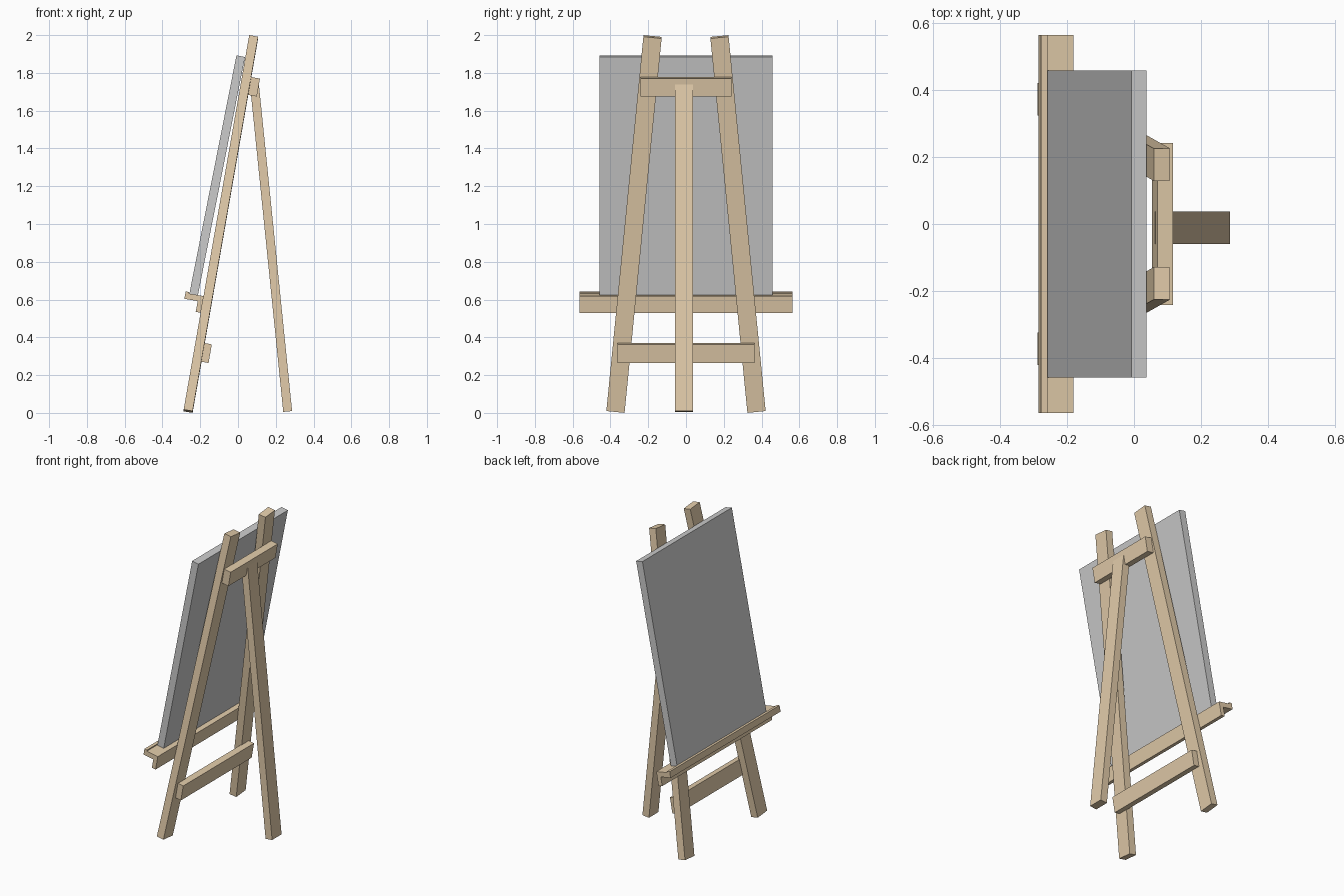
import bpy, bmesh
from mathutils import Vector

if "Cube" in bpy.data.objects:
    bpy.data.objects.remove(bpy.data.objects["Cube"])

wood = bpy.data.materials.new("wood")
wood.diffuse_color = (0.76, 0.60, 0.40, 1)
wood.use_nodes = True
wood.node_tree.nodes["Principled BSDF"].inputs["Base Color"].default_value = wood.diffuse_color


def finish(name, bm, mat):
    bmesh.ops.recalc_face_normals(bm, faces=bm.faces)
    me = bpy.data.meshes.new(name)
    bm.to_mesh(me)
    bm.free()
    if mat:
        me.materials.append(mat)
    ob = bpy.data.objects.new(name, me)
    bpy.context.collection.objects.link(ob)
    return ob


def extrude_y(name, profile, half_width, mat=wood):
    """Side profile (x, z) extruded symmetrically along y."""
    bm = bmesh.new()
    face = bm.faces.new([bm.verts.new((x, -half_width, z)) for x, z in profile])
    new = bmesh.ops.extrude_face_region(bm, geom=[face])["geom"]
    bmesh.ops.translate(bm, vec=(0, 2 * half_width, 0),
                        verts=[v for v in new if isinstance(v, bmesh.types.BMVert)])
    return finish(name, bm, mat)


def beam(name, start, end, width, depth):
    """Square-cut timber between two end centres, width along y."""
    start, end = Vector(start), Vector(end)
    axis = end - start
    side = Vector((1, 0, 0)).cross(axis).normalized()
    front = side.cross(axis).normalized()
    bm = bmesh.new()
    bmesh.ops.create_cube(bm, size=1)
    for v in bm.verts:
        x, y, z = v.co
        v.co = start + axis * (z + 0.5) + front * (x * depth) + side * (y * width)
    return finish(name, bm, wood)


def tilted_bar(name, top_left, thick, height, half_width):
    """Cross bar leaning with the front legs (about ten degrees)."""
    c, s = 0.985, 0.173
    x, z = top_left
    p = [(x + c * u - s * d, z - s * u - c * d)
         for u, d in ((0, 0), (thick, 0), (thick, height), (0, height))]
    return extrude_y(name, p, half_width)


# Splayed front legs
for s, label in ((-1, "left"), (1, "right")):
    beam("front_leg_" + label, (-0.264, s * 0.373, 0.009), (0.083, s * 0.177, 1.991), 0.097, 0.048)

# Single rear leg, slightly off centre
beam("rear_leg", (0.263, -0.011, 0.0075), (0.086, -0.011, 1.748), 0.097, 0.047)

# Cross bars on the back of the front legs
tilted_bar("upper_cross_bar", (0.07, 1.778), 0.047, 0.096, 0.241)
tilted_bar("lower_cross_bar", (-0.180, 0.370), 0.042, 0.1, 0.3625)

# Tray: L-shaped section with a shallow front lip
extrude_y("tray", [(-0.284, 0.604), (-0.277, 0.643), (-0.258, 0.640), (-0.260, 0.632),
                   (-0.181, 0.618), (-0.197, 0.530), (-0.224, 0.535), (-0.213, 0.592)], 0.563)

# Board resting on the tray
extrude_y("canvas_board", [(-0.258, 0.628), (-0.008, 1.893), (0.037, 1.884), (-0.213, 0.619)], 0.458, None)
